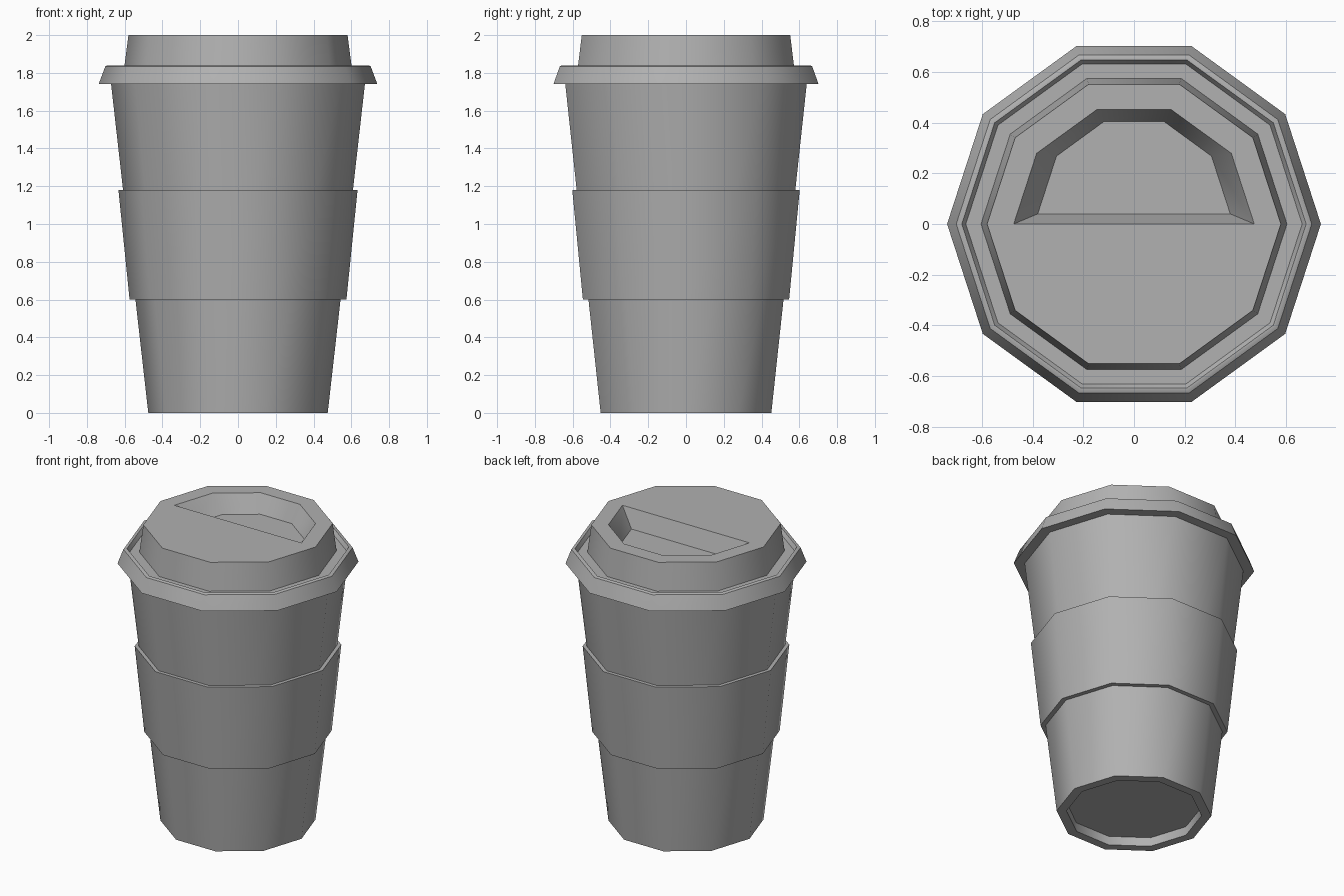
import bpy, bmesh
from math import cos, sin, pi, radians

if "Cube" in bpy.data.objects:
    bpy.data.objects.remove(bpy.data.objects["Cube"])

SIDES = 10

# Dark grey used on every part
grey = bpy.data.materials.new("dark_grey")
grey.diffuse_color = (0.44, 0.44, 0.44, 1)
grey.use_nodes = True
grey.node_tree.nodes["Principled BSDF"].inputs["Base Color"].default_value = grey.diffuse_color


def lathe(bm, profile):
    """Sweep (radius, z) points into ten-sided rings and bridge them."""
    rings = [[bm.verts.new((r * cos(2 * pi * i / SIDES), r * sin(2 * pi * i / SIDES), z))
              for i in range(SIDES)] for r, z in profile]
    for a, b in zip(rings, rings[1:]):
        for i in range(SIDES):
            j = (i + 1) % SIDES
            bm.faces.new((a[i], a[j], b[j], b[i]))
    return rings


def finish(bm, name):
    bmesh.ops.recalc_face_normals(bm, faces=bm.faces)
    mesh = bpy.data.meshes.new(name)
    bm.to_mesh(mesh)
    bm.free()
    mesh.materials.append(grey)
    obj = bpy.data.objects.new(name, mesh)
    bpy.context.collection.objects.link(obj)
    bpy.ops.object.select_all(action='DESELECT')
    obj.select_set(True)
    bpy.context.view_layer.objects.active = obj
    bpy.ops.object.shade_smooth_by_angle(angle=radians(40))
    return obj


# Cup body with recessed base
bm = bmesh.new()
rings = lathe(bm, [(0.415, 0.06), (0.415, 0), (0.475, 0), (0.673, 1.75)])
bm.faces.new(rings[0])
bm.faces.new(rings[-1])
finish(bm, "cup_body")

# Sleeve band, closed against the cup wall
bm = bmesh.new()
rings = lathe(bm, [(0.54, 0.60), (0.574, 0.60), (0.633, 1.18), (0.606, 1.18)])
for i in range(SIDES):
    j = (i + 1) % SIDES
    bm.faces.new((rings[-1][i], rings[-1][j], rings[0][j], rings[0][i]))
finish(bm, "sleeve")

# Lid: flared rim, groove and raised dome
bm = bmesh.new()
rings = lathe(bm, [(0.66, 1.74), (0.738, 1.74), (0.708, 1.82), (0.702, 1.835), (0.690, 1.84),
                   (0.680, 1.84), (0.664, 1.815), (0.604, 1.815), (0.58, 2.0)])
bm.faces.new(rings[0])
top = rings[-1]

# Half-decagon sip recess sunk into the back half of the lid
edge = [bm.verts.new((0.475 * cos(2 * pi * i / SIDES), 0.475 * sin(2 * pi * i / SIDES), 2.0))
        for i in range(6)]
half = [(0.38, 0.04), (0.306, 0.268), (0.118, 0.405)]
floor = [bm.verts.new((x, y, 1.88))
         for x, y in half + [(-x, y) for x, y in reversed(half)]]
for i in range(5):
    bm.faces.new((top[i], top[i + 1], edge[i + 1], edge[i]))
bm.faces.new(top[5:] + [top[0], edge[0], edge[5]])
for i in range(6):
    j = (i + 1) % 6
    bm.faces.new((edge[i], edge[j], floor[j], floor[i]))
bm.faces.new(floor)
finish(bm, "lid")
